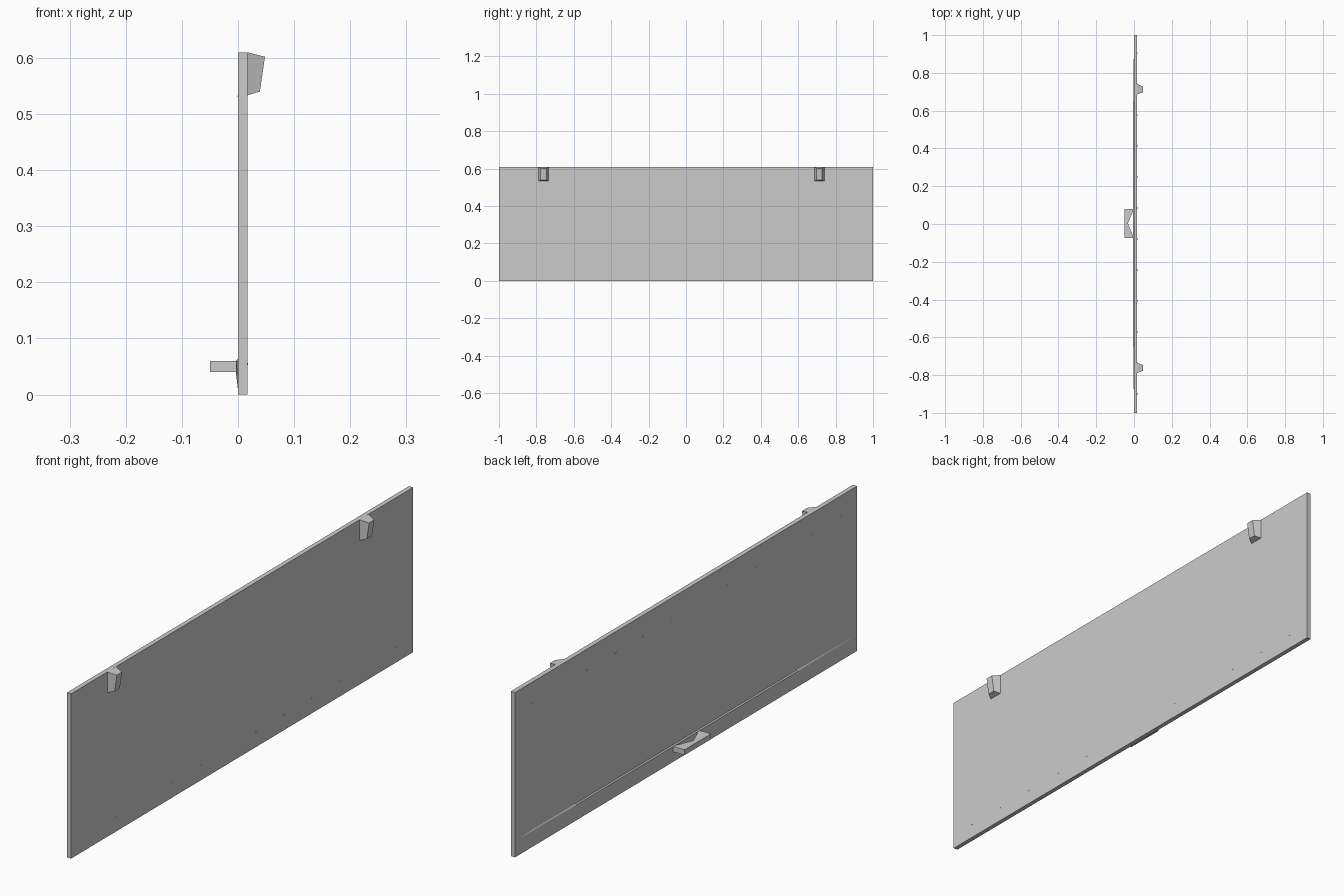
import bpy
import bmesh

if "Cube" in bpy.data.objects:
    bpy.data.objects.remove(bpy.data.objects["Cube"], do_unlink=True)

grey = bpy.data.materials.new("plain_grey")
grey.use_nodes = True
grey.diffuse_color = (0.6, 0.6, 0.6, 1)
grey.node_tree.nodes["Principled BSDF"].inputs["Base Color"].default_value = (0.6, 0.6, 0.6, 1)

PANEL_T, LENGTH, HEIGHT = 0.017, 2.0, 0.61


def finish(name, bm):
    bmesh.ops.recalc_face_normals(bm, faces=bm.faces)
    mesh = bpy.data.meshes.new(name)
    bm.to_mesh(mesh)
    bm.free()
    mesh.materials.append(grey)
    obj = bpy.data.objects.new(name, mesh)
    bpy.context.collection.objects.link(obj)
    return obj


def box(name, lo, hi):
    bm = bmesh.new()
    bmesh.ops.create_cube(bm, size=1)
    for v in bm.verts:
        v.co = [a + (c + 0.5) * (b - a) for a, b, c in zip(lo, hi, v.co)]
    return finish(name, bm)


def loft(name, sections):
    """Join matching rings of points and cap both ends."""
    bm = bmesh.new()
    rings = [[bm.verts.new(p) for p in s] for s in sections]
    for a, b in zip(rings, rings[1:]):
        for i in range(len(a)):
            j = (i + 1) % len(a)
            bm.faces.new((a[i], a[j], b[j], b[i]))
    bm.faces.new(rings[0])
    bm.faces.new(rings[-1])
    return finish(name, bm)


# Main flat panel
box("panel", (0, -LENGTH / 2, 0), (PANEL_T, LENGTH / 2, HEIGHT))

# Shallow wedge rib along the lower edge, fading out at its ends
rib = []
for y, depth in ((-0.96, 0.0003), (-0.65, 0.004), (0.65, 0.004), (0.96, 0.0003)):
    rib.append([(0.001, y, 0), (-depth * 0.8, y, 0.035),
                (-depth, y, 0.06), (0.001, y, 0.065)])
loft("lower_rib", rib)

# Finger grip with a V-shaped opening against the panel
grip = [(-0.05, -0.075), (0, -0.075), (-0.032, 0.003), (0, 0.08), (-0.05, 0.08)]
loft("grip", [[(x, y, z) for x, y in grip] for z in (0.04, 0.06)])

# Tapered hooks near the upper edge
for side, yc in (("right", -0.762), ("left", 0.713)):
    root = [(PANEL_T - 0.001, yc + s * 0.027, z) for s, z in
            ((-1, 0.533), (1, 0.533), (1, HEIGHT), (-1, HEIGHT))]
    tip = [(x, yc + s * w, z) for x, s, w, z in
           ((0.039, -1, 0.015, 0.54), (0.039, 1, 0.015, 0.54),
            (0.048, 1, 0.015, 0.602), (0.048, -1, 0.015, 0.602))]
    loft("hook_" + side, [root, tip])

# Tiny pins in a row on each face
for i in range(12):
    y = -0.9 + i * 0.164
    box("lower_pin", (PANEL_T - 0.001, y - 0.005, 0.053), (PANEL_T + 0.0005, y + 0.005, 0.056))
    box("upper_pin", (-0.0005, y - 0.005, 0.53), (0.001, y + 0.005, 0.533))
